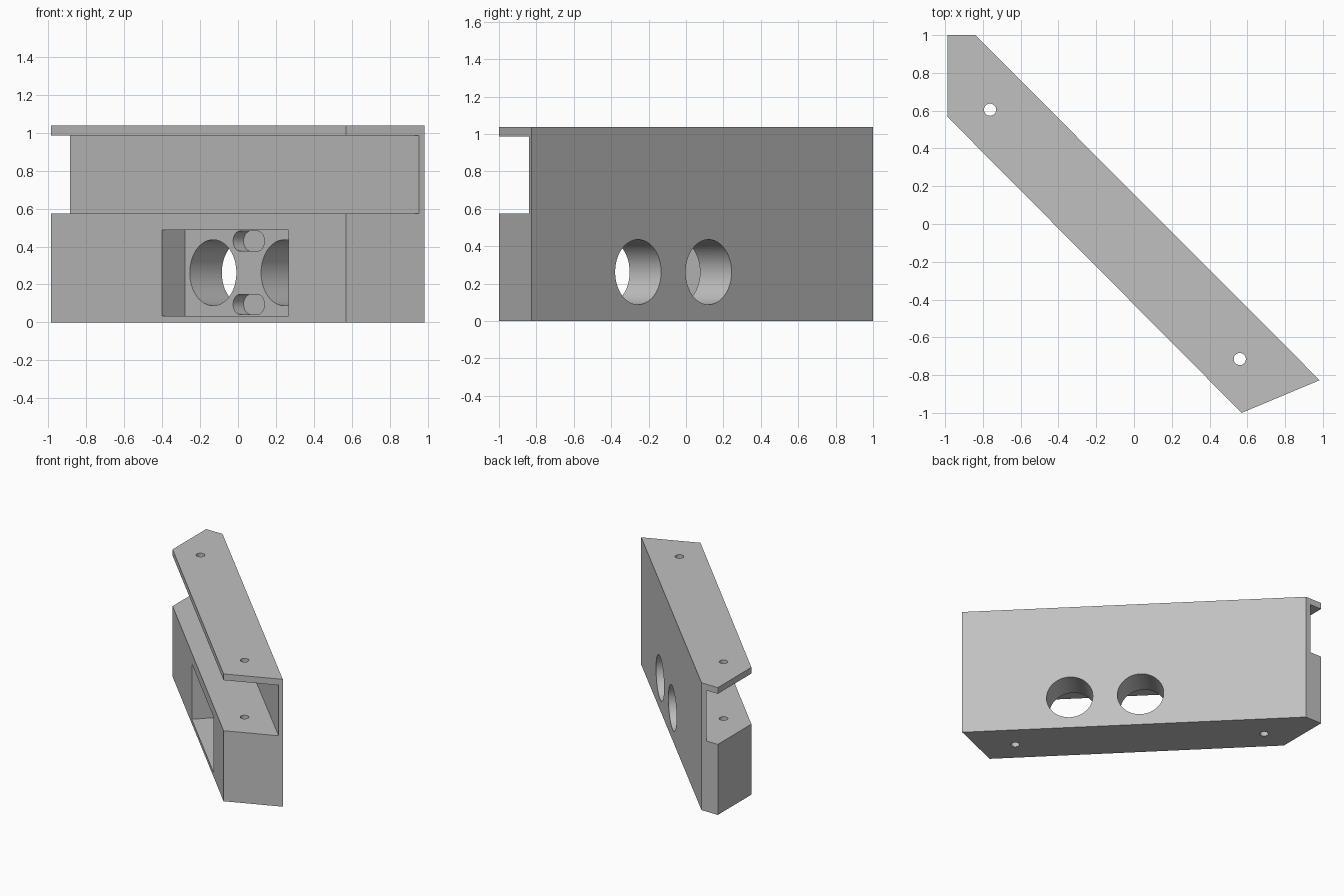
import bpy, bmesh
from math import radians, sqrt, pi, cos, sin
from mathutils import Matrix

cube = bpy.data.objects.get("Cube")
if cube:
    bpy.data.objects.remove(cube, do_unlink=True)

grey = bpy.data.materials.new("plain grey")
grey.use_nodes = True
colour = (0.53, 0.53, 0.53, 1)
grey.diffuse_color = colour
grey.node_tree.nodes["Principled BSDF"].inputs["Base Color"].default_value = colour

HEIGHT = 1.038
DIAGONAL = Matrix.Rotation(radians(-45), 4, 'Z')    # x along the bar, y towards its back
FACING = Matrix.Rotation(radians(90), 4, 'X')       # stands a profile upright


def prism(name, outline, low, high, matrix=Matrix()):
    """Extrude a flat outline from low to high, then place it."""
    bm = bmesh.new()
    face = bm.faces.new([bm.verts.new((x, y, low)) for x, y in outline])
    top = bmesh.ops.extrude_face_region(bm, geom=[face])["geom"]
    bmesh.ops.translate(bm, vec=(0, 0, high - low),
                        verts=[v for v in top if isinstance(v, bmesh.types.BMVert)])
    bmesh.ops.recalc_face_normals(bm, faces=bm.faces)
    bm.transform(matrix)
    mesh = bpy.data.meshes.new(name)
    bm.to_mesh(mesh)
    bm.free()
    mesh.materials.append(grey)
    obj = bpy.data.objects.new(name, mesh)
    bpy.context.collection.objects.link(obj)
    return obj


def rectangle(x0, x1, y0, y1):
    return [(x0, y0), (x1, y0), (x1, y1), (x0, y1)]


def stadium(cx, cy, radius, straight=0, n=24):
    """Circle, or a slot with round ends when straight is given."""
    points = []
    for side in (1, -1):
        for i in range(n + 1 if straight else n):
            a = -pi / 2 * side + pi * i / n
            points.append((cx + side * straight / 2 + radius * cos(a), cy + radius * sin(a)))
    return points


def cut(cutter):
    cutter.hide_render = True
    mod = body.modifiers.new("cut", 'BOOLEAN')
    mod.operation = 'DIFFERENCE'
    mod.solver = 'EXACT'
    mod.object = cutter
    bpy.context.view_layer.objects.active = body
    bpy.ops.object.modifier_apply(modifier=mod.name)
    bpy.data.objects.remove(cutter, do_unlink=True)


def cut_facing(name, outline, front, back):
    """Cut along the bar's depth, between two depths."""
    cut(prism(name, outline, -back, -front, DIAGONAL @ FACING))


# Diagonal bar with clipped ends
body = prism("sensor_bracket", [(-0.987, 1), (-0.84, 1), (0.983, -0.827),
                                (0.57, -1), (-0.987, 0.567)], 0, HEIGHT)

# Long open channel, leaving a thin back wall and a top plate
cut(prism("channel", rectangle(-2, 2, -1, 0.081), 0.575, 0.987, DIAGONAL))

# Front pocket with two round windows and two shallow slots
MID = 0.207
FLOOR = -0.127
cut_facing("pocket", rectangle(MID - 0.474, MID + 0.474, 0.035, 0.487), -0.6, FLOOR)
for side in (-1, 1):
    cut_facing("window", stadium(MID + side * 0.266, 0.262, 0.174), FLOOR - 0.1, 0.4)
    cut_facing("slot", stadium(MID, 0.262 + side * 0.167, 0.053, 0.127), FLOOR - 0.1, FLOOR + 0.078)

# Vertical screw holes near both ends
for x, y in ((-0.762, 0.605), (0.56, -0.715)):
    cut(prism("screw_hole", stadium(x, y, 0.032), -0.5, 1.5))

bpy.ops.object.select_all(action='DESELECT')
body.select_set(True)
bpy.context.view_layer.objects.active = body
bpy.ops.object.shade_smooth_by_angle(angle=radians(30))
